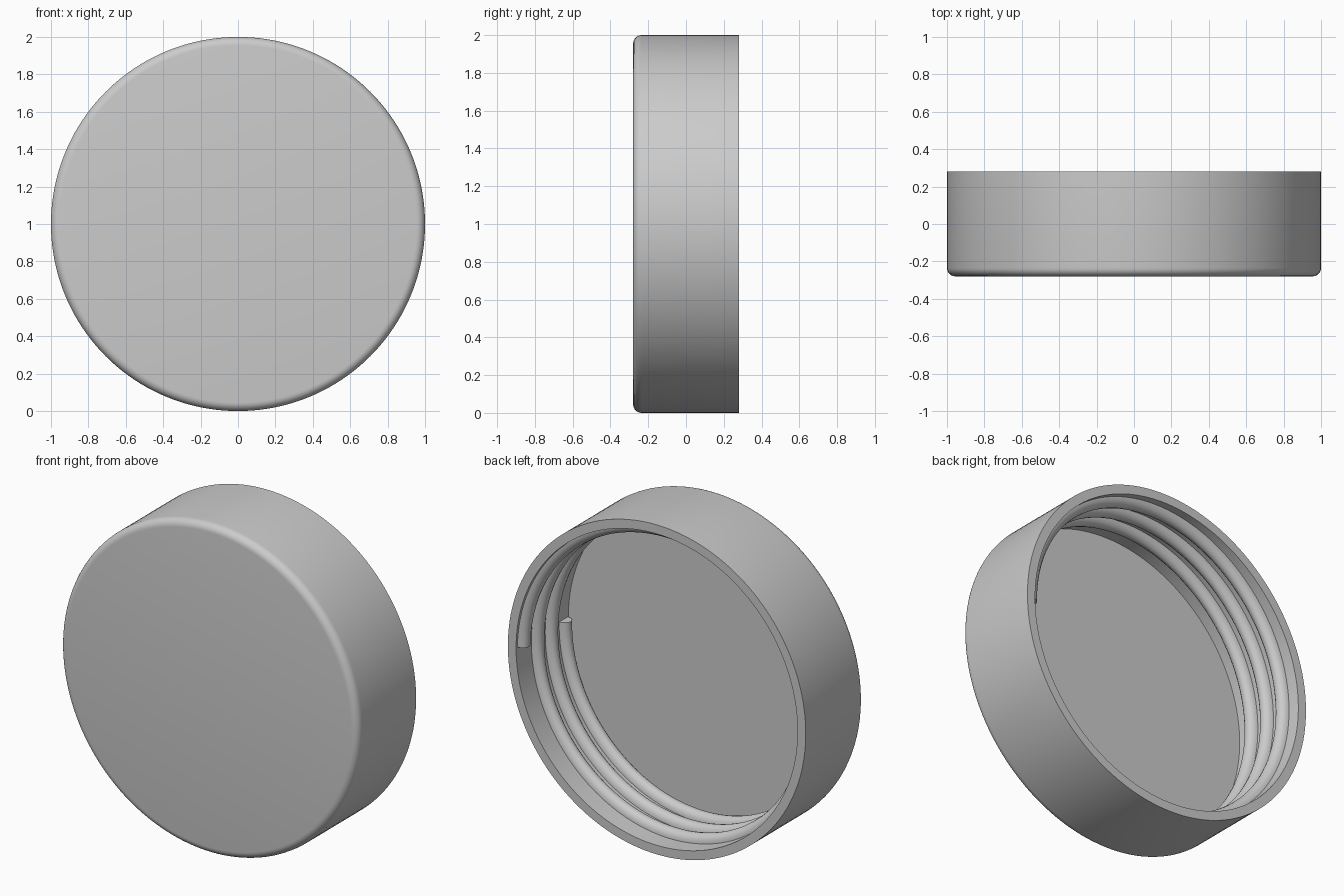
import bpy, bmesh, math
from mathutils import Vector

if "Cube" in bpy.data.objects:
    bpy.data.objects.remove(bpy.data.objects["Cube"])

R_OUT, R_IN = 1.0, 0.945      # wall radii
Y_FRONT, Y_BACK = -0.28, 0.28
Y_FLOOR = -0.222              # inside face of the closed end
FILLET = 0.045
SEG = 160

grey = bpy.data.materials.new("light grey plastic")
grey.diffuse_color = (0.6, 0.6, 0.6, 1)
grey.use_nodes = True
grey.node_tree.nodes["Principled BSDF"].inputs["Base Color"].default_value = grey.diffuse_color


def polar(r, a, y):
    return Vector((r * math.cos(a), y, 1 + r * math.sin(a)))


def finish(bm, name):
    bmesh.ops.remove_doubles(bm, verts=bm.verts, dist=1e-5)
    bmesh.ops.recalc_face_normals(bm, faces=bm.faces)
    mesh = bpy.data.meshes.new(name)
    bm.to_mesh(mesh)
    bm.free()
    mesh.materials.append(grey)
    ob = bpy.data.objects.new(name, mesh)
    bpy.context.collection.objects.link(ob)
    bpy.ops.object.select_all(action='DESELECT')
    ob.select_set(True)
    bpy.context.view_layer.objects.active = ob
    bpy.ops.object.shade_smooth_by_angle(angle=math.radians(30))
    return ob


# Cap shell: lathed profile with a rounded front edge and an open back
profile = [(R_OUT - FILLET + FILLET * math.sin(t), Y_FRONT + FILLET - FILLET * math.cos(t))
           for t in (math.pi / 2 * i / 6 for i in range(7))]
profile += [(R_OUT, Y_BACK), (R_IN, Y_BACK), (R_IN, Y_FLOOR)]
bm = bmesh.new()
rings = [[bm.verts.new(polar(r, 2 * math.pi * k / SEG, y)) for k in range(SEG)]
         for r, y in profile]
for a, b in zip(rings, rings[1:]):
    for k in range(SEG):
        n = (k + 1) % SEG
        bm.faces.new((a[k], a[n], b[n], b[k]))
bm.faces.new(rings[0])        # front disc
bm.faces.new(rings[-1])       # inner floor
finish(bm, "cap_shell")

# Screw thread: rounded ridge swept three turns from the rim down to the floor
TURNS, Y_START, Y_END = 3, 0.225, -0.175
HALF, HEIGHT = 0.042, 0.05
section = [(R_IN + 0.01, HALF)]
section += [(R_IN - HEIGHT * math.sin(t), HALF * math.cos(t))
            for t in (math.pi * i / 8 for i in range(9))]
section += [(R_IN + 0.01, -HALF)]
steps = SEG * TURNS
bm = bmesh.new()
loops = []
for s in range(steps + 1):
    f = s / steps
    ang = 2 * math.pi * TURNS * f
    y0 = Y_START + (Y_END - Y_START) * f
    loops.append([bm.verts.new(polar(r, ang, y0 + dy)) for r, dy in section])
m = len(section)
for a, b in zip(loops, loops[1:]):
    for i in range(m):
        j = (i + 1) % m
        bm.faces.new((a[i], a[j], b[j], b[i]))
bm.faces.new(loops[0])
bm.faces.new(loops[-1])
finish(bm, "screw_thread")
